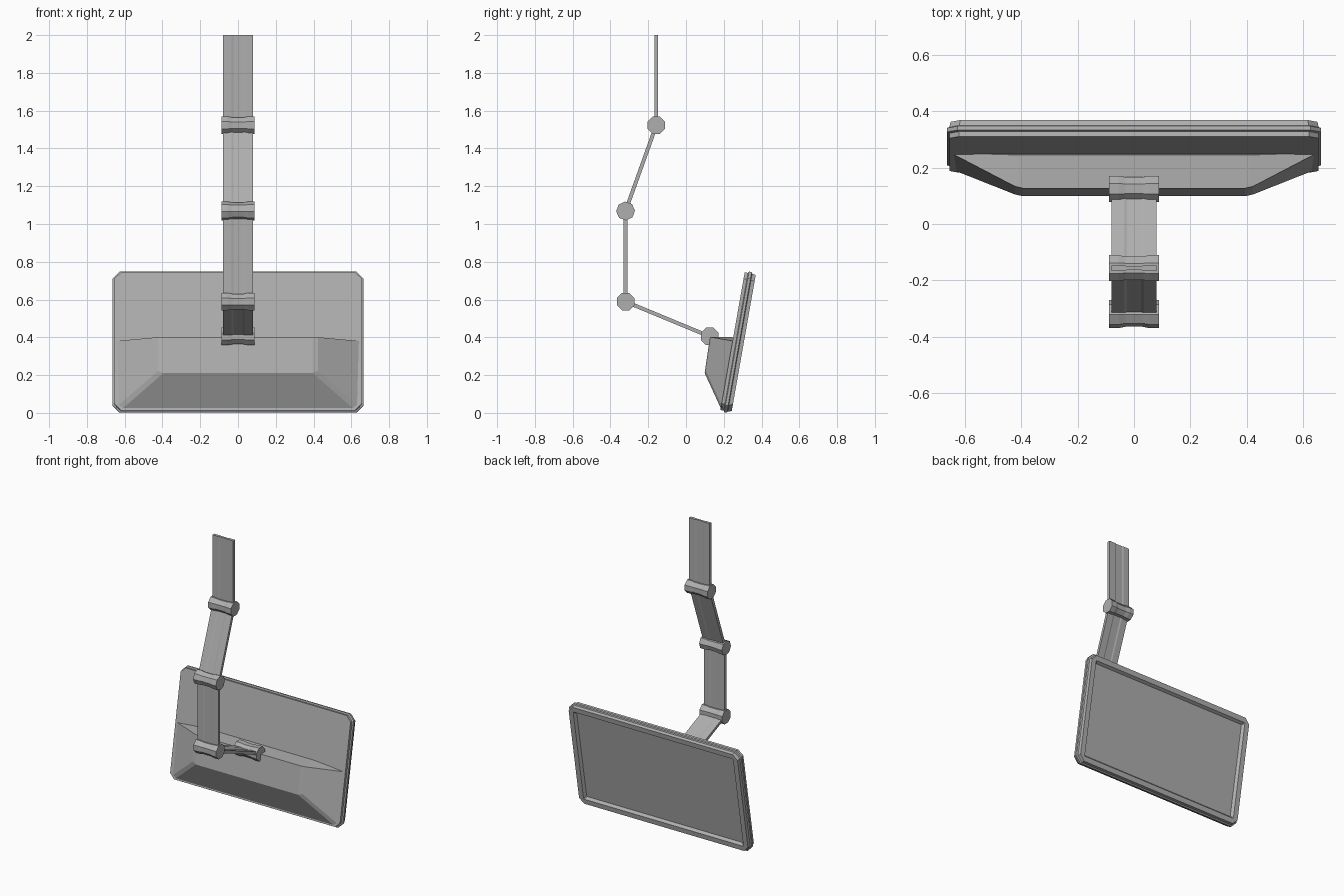
import bpy, bmesh, math
from mathutils import Matrix, Vector

if "Cube" in bpy.data.objects:
    bpy.data.objects.remove(bpy.data.objects["Cube"])

# Dark grey plastic shared by every part
grey = bpy.data.materials.new("dark_grey")
grey.diffuse_color = (0.43, 0.43, 0.43, 1)
grey.use_nodes = True
grey.node_tree.nodes["Principled BSDF"].inputs["Base Color"].default_value = grey.diffuse_color


def finish(name, bm):
    bmesh.ops.recalc_face_normals(bm, faces=bm.faces)
    me = bpy.data.meshes.new(name)
    bm.to_mesh(me)
    bm.free()
    me.materials.append(grey)
    ob = bpy.data.objects.new(name, me)
    bpy.context.collection.objects.link(ob)
    return ob


def loft(name, rings):
    """Skin a stack of equal-count point rings and cap both ends."""
    bm = bmesh.new()
    rows = [[bm.verts.new(p) for p in r] for r in rings]
    n = len(rows[0])
    for a, b in zip(rows, rows[1:]):
        for i in range(n):
            j = (i + 1) % n
            bm.faces.new((a[i], a[j], b[j], b[i]))
    bm.faces.new(rows[0])
    bm.faces.new(rows[-1])
    return finish(name, bm)


def outline(w, inset, chamfer):
    """Chamfered rectangle of the display at depth w."""
    a, b, c = 0.664 - inset, 0.378 - inset, chamfer
    pts = [(a - c, b), (a, b - c), (a, c - b), (a - c, -b),
           (c - a, -b), (-a, c - b), (-a, b - c), (c - a, b)]
    return [(x, w, z) for x, z in pts]


# Display panel: raised rim between two slabs, recessed screen at the front
layers = [(-0.030, 0.008, 0.035), (-0.012, 0.008, 0.035), (-0.008, 0, 0.037),
          (0.006, 0, 0.037), (0.010, 0.008, 0.035), (0.030, 0.012, 0.035),
          (0.030, 0.047, 0.004), (0.012, 0.060, 0.004)]
panel = loft("display_panel", [outline(*l) for l in layers])
panel.matrix_world = (Matrix.Translation((0, 0.276, 0.3745))
                      @ Matrix.Rotation(math.radians(-10), 4, 'X'))

# Rear housing: tapered wedge on the lower back of the panel
bm = bmesh.new()
base = [bm.verts.new(p) for p in ((-0.65, 0.252, 0.38), (0.65, 0.252, 0.38),
                                  (0.645, 0.190, 0.012), (-0.645, 0.190, 0.012))]
back = [bm.verts.new(p) for p in ((-0.41, 0.127, 0.402), (0.41, 0.127, 0.402),
                                  (0.41, 0.097, 0.215), (-0.41, 0.097, 0.215))]
mid = [bm.verts.new(p) for p in ((-0.41, 0.245, 0.402), (0.41, 0.245, 0.402))]
bm.faces.new(base)
bm.faces.new(back)
bm.faces.new((back[0], back[1], mid[1], mid[0]))
bm.faces.new((mid[0], mid[1], base[1], base[0]))
bm.faces.new((back[2], back[3], base[3], base[2]))
for b0, b1, a0, a1, m in ((back[0], back[3], base[0], base[3], mid[0]),
                          (back[1], back[2], base[1], base[2], mid[1])):
    bm.faces.new((b0, b1, a1, a0))
    bm.faces.new((b0, a0, m))
bmesh.ops.recalc_face_normals(bm, faces=bm.faces)
pairs = ((back[2], base[2]), (back[3], base[3]), (back[0], back[3]), (back[1], back[2]))
edges = [e for e in bm.edges if any(set(e.verts) == set(p) for p in pairs)]
bmesh.ops.bevel(bm, geom=edges, offset=0.015, segments=1, affect='EDGES')
finish("rear_housing", bm)


def joint(name, y, z, turn):
    """Eight-sided hinge barrel with a slimmer waist."""
    rings = []
    for x, r in ((-0.088, 0.05), (-0.055, 0.05), (-0.03, 0.045),
                 (0.03, 0.045), (0.055, 0.05), (0.088, 0.05)):
        rings.append([(x, y + r * math.cos(t), z + r * math.sin(t))
                      for t in (math.radians(22.5 + turn + 45 * k) for k in range(8))])
    loft(name, rings)


def link(name, p, q):
    """Flat bar with a shallow groove along the middle of both faces."""
    d = Vector((0, q[0] - p[0], q[1] - p[1])).normalized()
    n = Vector((1, 0, 0)).cross(d)
    half = [(-0.08, 0.010), (-0.035, 0.010), (-0.025, 0.007),
            (0.025, 0.007), (0.035, 0.010), (0.08, 0.010)]
    section = half + [(x, -t) for x, t in reversed(half)]
    loft(name, [[Vector((x, e[0], e[1])) + n * t for x, t in section] for e in (p, q)])


# Hanging arm: ceiling end first, then the four hinges
path = [(-0.157, 2.0), (-0.157, 1.523), (-0.320, 1.069), (-0.320, 0.589), (0.125, 0.405)]
ends = path[:2] + path[2:]
for i, (p, q) in enumerate(zip(ends, ends[1:])):
    if i == 0:  # stop the top bar inside its hinge
        q = (q[0], q[1] + 0.02)
    if i == 2:  # keep the lower bar from poking through both hinges
        p, q = (p[0], p[1] - 0.02), (q[0], q[1] + 0.02)
    link(f"arm_link_{i + 1}", p, q)
for i, ((y, z), turn) in enumerate(zip(path[1:], (0, -20, 0, 0))):
    joint(f"arm_joint_{i + 1}", y, z, turn)
